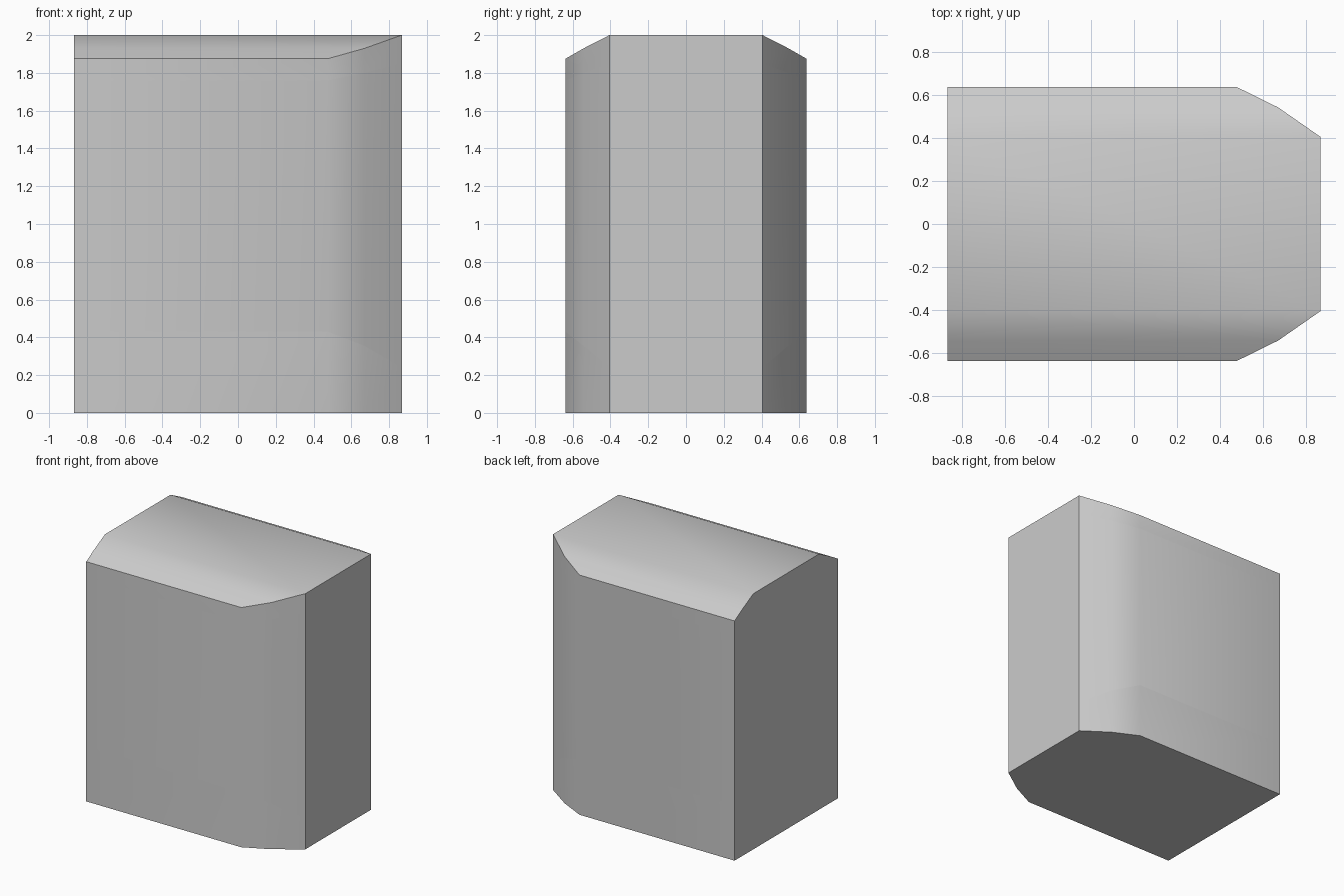
import bpy, bmesh, math

if "Cube" in bpy.data.objects:
    bpy.data.objects.remove(bpy.data.objects["Cube"])

X_BACK = -0.867
# stations across half the width: (|y|, front x, base seam z, upper seam z, roof z)
HALF = [(0.638, 0.475, 0.43, 1.76, 1.875),
        (0.542, 0.67, 0.355, 1.80, 1.93),
        (0.405, 0.867, 0.24, 1.85, 2.0)]
STATIONS = [(-s[0],) + s[1:] for s in HALF] + HALF[::-1]


def loft(name, low, high, floor=False, roof=False):
    """Skin a layer between two height curves across the width."""
    bm = bmesh.new()
    rings = []
    for s in STATIONS:
        y, xf = s[0], s[1]
        zl = s[low] if low else 0.0
        zh = s[high]
        rings.append([bm.verts.new(p) for p in
                      ((X_BACK, y, zl), (xf, y, zl), (xf, y, zh), (X_BACK, y, zh))])
    for a, b in zip(rings, rings[1:]):
        for i in range(4):
            if (i == 0 and not floor) or (i == 2 and not roof):
                continue  # hidden faces at the seams
            j = (i + 1) % 4
            bm.faces.new((a[i], b[i], b[j], a[j]))
    bm.faces.new(rings[0])
    bm.faces.new(rings[-1][::-1])
    # consistent outward normals
    bm.normal_update()
    bmesh.ops.recalc_face_normals(bm, faces=bm.faces)
    side = min(bm.faces, key=lambda f: f.calc_center_median().y)
    if side.normal.y > 0:
        bmesh.ops.reverse_faces(bm, faces=bm.faces)
    mesh = bpy.data.meshes.new(name)
    bm.to_mesh(mesh)
    bm.free()
    ob = bpy.data.objects.new(name, mesh)
    bpy.context.collection.objects.link(ob)
    bpy.ops.object.select_all(action='DESELECT')
    ob.select_set(True)
    bpy.context.view_layer.objects.active = ob
    bpy.ops.object.shade_smooth_by_angle(angle=math.radians(50))
    return ob


# plinth, main shell and faceted lid
loft("base", 0, 2, floor=True)
loft("body", 2, 3)
loft("lid", 3, 4, roof=True)
